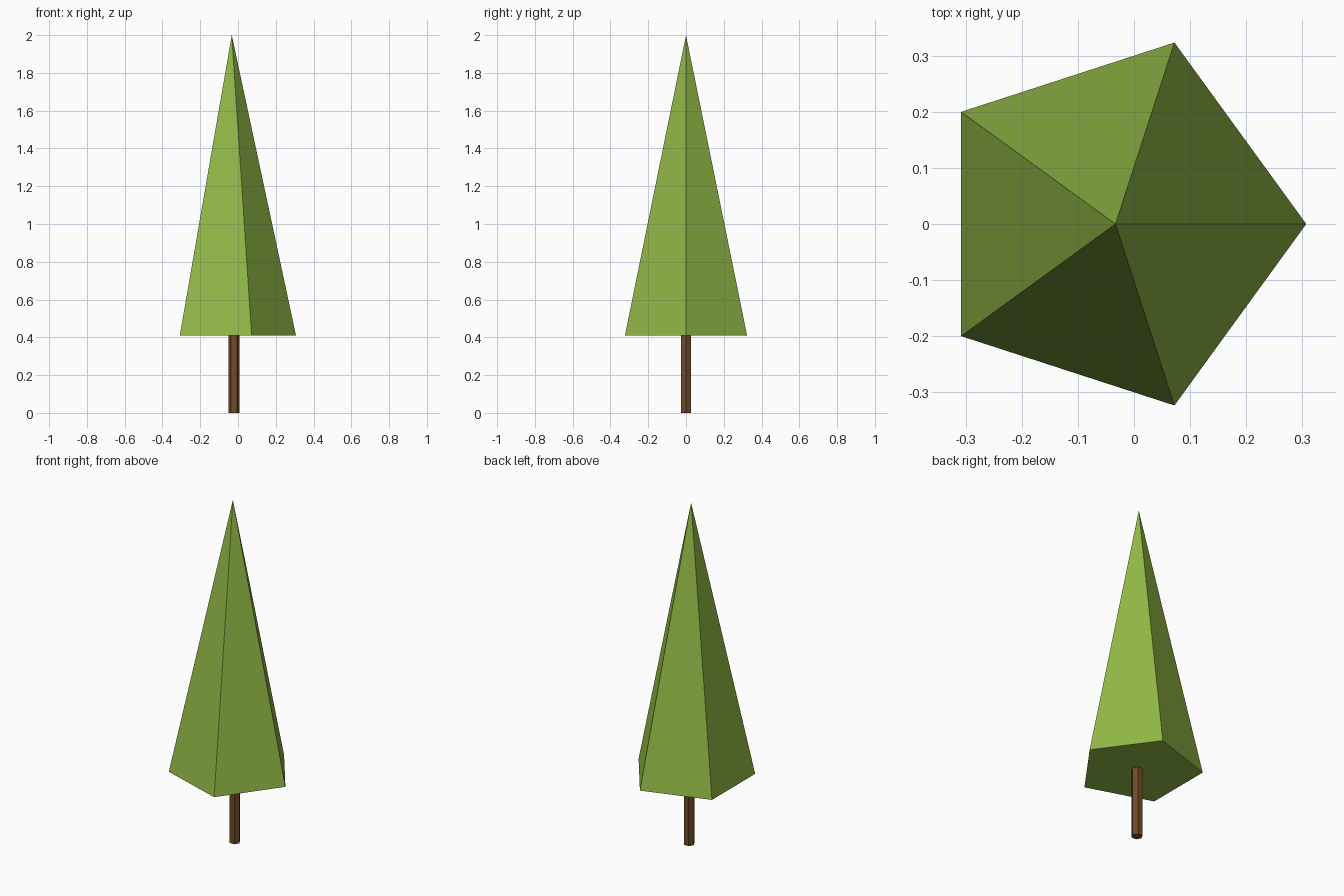
import bpy

if "Cube" in bpy.data.objects:
    bpy.data.objects.remove(bpy.data.objects["Cube"])


def make_cone(name, sides, r_bottom, r_top, x, z0, z1, color):
    """Flat-shaded cone or prism with a corner pointing along +x."""
    bpy.ops.mesh.primitive_cone_add(
        vertices=sides, radius1=r_bottom, radius2=r_top, depth=z1 - z0)
    obj = bpy.context.object
    obj.name = name
    # Turn the first corner from +y to +x, then place the part
    for v in obj.data.vertices:
        px, py, pz = v.co
        v.co = (py, -px, pz)
    obj.location = (x, 0, (z0 + z1) / 2)
    mat = bpy.data.materials.new(name + "_color")
    mat.diffuse_color = color
    mat.use_nodes = True
    mat.node_tree.nodes["Principled BSDF"].inputs["Base Color"].default_value = mat.diffuse_color
    obj.data.materials.append(mat)
    return obj


BASE_Z = 0.41

# Six-sided trunk
make_cone("trunk", 6, 0.03, 0.03, -0.021, 0, BASE_Z, (0.17, 0.07, 0.02, 1))

# Five-sided pyramid of foliage
make_cone("foliage", 5, 0.34, 0, -0.033, BASE_Z, 2.0, (0.28, 0.48, 0.06, 1))
